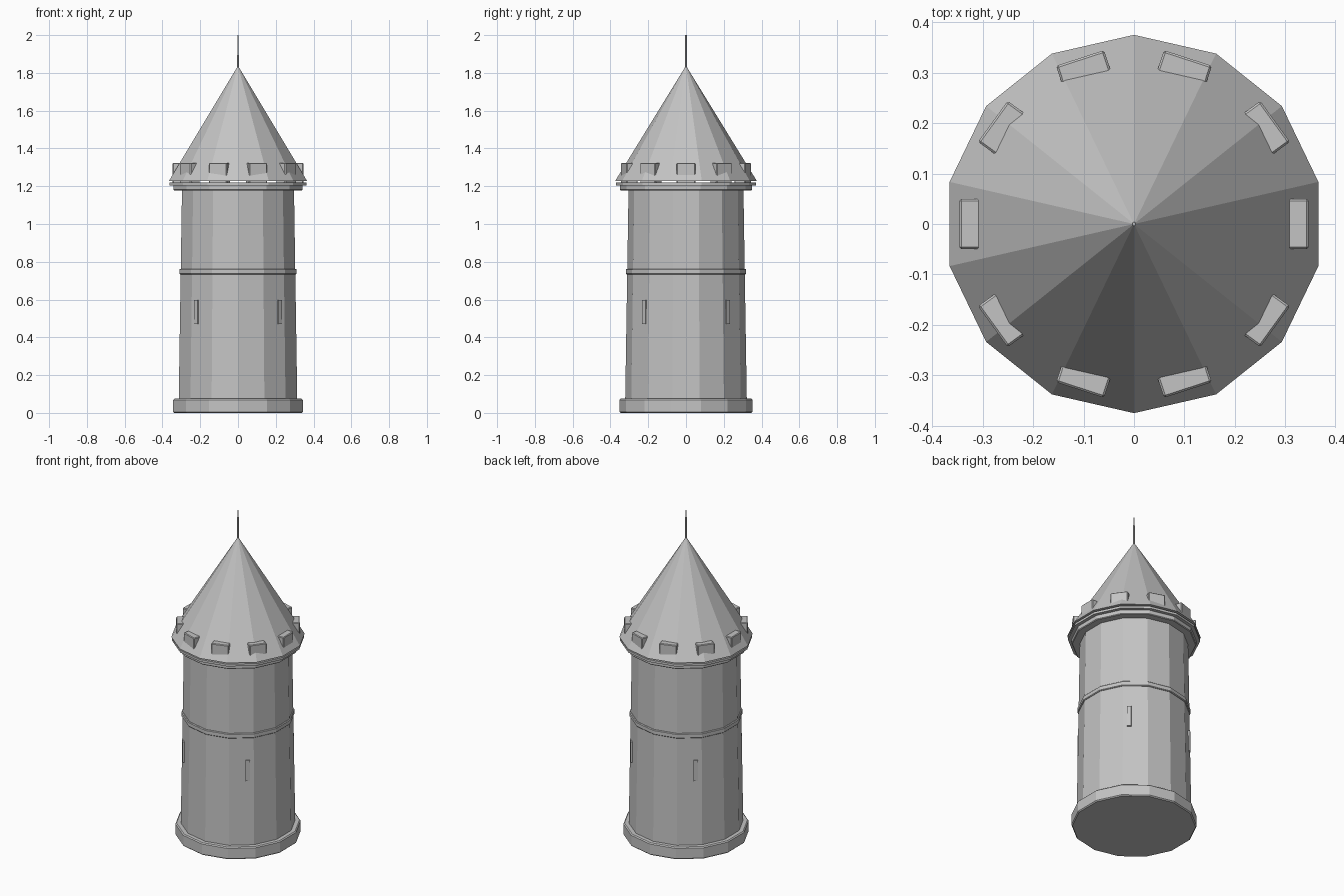
import bpy, bmesh, math
from mathutils import Matrix

if "Cube" in bpy.data.objects:
    bpy.data.objects.remove(bpy.data.objects["Cube"])

stone = bpy.data.materials.new("stone grey")
stone.diffuse_color = (0.55, 0.55, 0.55, 1)
stone.use_nodes = True
stone.node_tree.nodes["Principled BSDF"].inputs["Base Color"].default_value = stone.diffuse_color
SIDES = 14


def finish(name, bm, bevel=0.0):
    bmesh.ops.recalc_face_normals(bm, faces=bm.faces)
    me = bpy.data.meshes.new(name)
    bm.to_mesh(me)
    bm.free()
    me.materials.append(stone)
    ob = bpy.data.objects.new(name, me)
    bpy.context.collection.objects.link(ob)
    if bevel:
        mod = ob.modifiers.new("edge", 'BEVEL')
        mod.width = bevel
        mod.segments = 1
        mod.limit_method = 'ANGLE'
        mod.angle_limit = math.radians(40)
    return ob


def drum(name, r0, r1, z0, z1, bevel=0.0, sides=SIDES):
    """Tapered polygon drum with a corner on the +y axis."""
    bm = bmesh.new()

    def ring(r, z):
        return [bm.verts.new((r * math.cos(a), r * math.sin(a), z))
                for a in (math.pi / 2 + i * math.tau / sides for i in range(sides))]

    low = ring(r0, z0)
    bm.faces.new(low)
    if r1:
        high = ring(r1, z1)
        bm.faces.new(high)
        for i in range(sides):
            j = (i + 1) % sides
            bm.faces.new((low[i], low[j], high[j], high[i]))
    else:
        tip = bm.verts.new((0, 0, z1))
        for i in range(sides):
            bm.faces.new((low[i], low[(i + 1) % sides], tip))
    return finish(name, bm, bevel)


def block(name, angle, r_in, r_out, width, z0, z1, bevel=0.0):
    """Box standing at a given angle around the tower."""
    bm = bmesh.new()
    m = (Matrix.Rotation(angle, 4, 'Z')
         @ Matrix.Translation(((r_in + r_out) / 2, 0, (z0 + z1) / 2))
         @ Matrix.Diagonal((r_out - r_in, width, z1 - z0, 1)))
    bmesh.ops.create_cube(bm, size=1, matrix=m)
    return finish(name, bm, bevel)


# Tower body and its bands
drum("plinth", 0.352, 0.352, 0.0, 0.075, 0.006)
drum("tower_wall", 0.322, 0.304, 0.06, 1.19)
drum("middle_band", 0.318, 0.318, 0.733, 0.763, 0.004)
drum("upper_band", 0.350, 0.350, 1.178, 1.21, 0.004)
drum("parapet_floor", 0.371, 0.371, 1.205, 1.219)

# Roof and spire
drum("roof", 0.375, 0, 1.228, 1.838)
drum("spire", 0.005, 0.004, 1.82, 2.0, sides=6)

# Battlements
for i in range(10):
    block(f"battlement_{i}", i * math.tau / 10, 0.285, 0.346, 0.1, 1.212, 1.324, 0.004)

# Narrow window slits
for i in range(4):
    block(f"window_slit_{i}", math.pi / 4 + i * math.pi / 2, 0.295, 0.317, 0.024, 0.47, 0.597)
